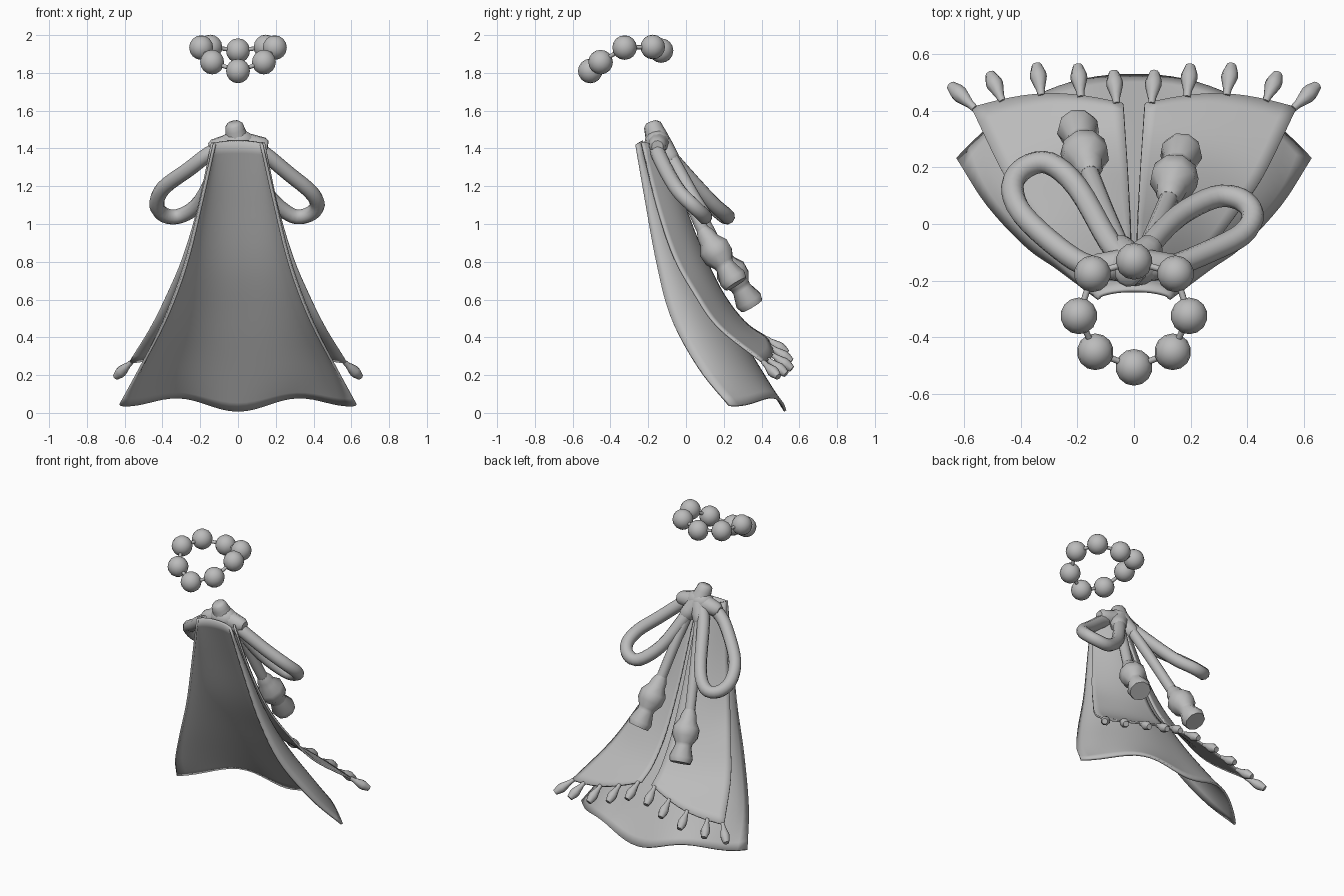
import bpy, bmesh, math
from mathutils import Vector

if "Cube" in bpy.data.objects:
    bpy.data.objects.remove(bpy.data.objects["Cube"])

grey = bpy.data.materials.new("plain grey")
grey.diffuse_color = (0.5, 0.5, 0.5, 1)
grey.use_nodes = True
grey.node_tree.nodes["Principled BSDF"].inputs["Base Color"].default_value = grey.diffuse_color


def finish(name, bm, angle=50):
    bmesh.ops.recalc_face_normals(bm, faces=bm.faces)
    me = bpy.data.meshes.new(name)
    bm.to_mesh(me)
    bm.free()
    me.materials.append(grey)
    ob = bpy.data.objects.new(name, me)
    bpy.context.collection.objects.link(ob)
    bpy.ops.object.select_all(action='DESELECT')
    ob.select_set(True)
    bpy.context.view_layer.objects.active = ob
    bpy.ops.object.shade_smooth_by_angle(angle=math.radians(angle))
    return ob


def spline(pts, t):
    """Point on a smooth curve through pts, t from 0 to 1."""
    p = [Vector(q) for q in pts]
    n = len(p) - 1
    i = min(int(t * n), n - 1)
    f = t * n - i
    b, c = p[i], p[i + 1]
    a = p[i - 1] if i else 2 * b - c
    d = p[i + 2] if i + 2 <= n else 2 * c - b
    return b + 0.5 * f * (c - a + f * (2 * a - 5 * b + 4 * c - d + f * (3 * (b - c) + d - a)))


def sweep(name, path, radii, sides=10, angle=50):
    """Closed round skin along a path with a radius at each point."""
    bm = bmesh.new()
    rings = []
    side = None
    for i, p in enumerate(path):
        tan = (path[min(i + 1, len(path) - 1)] - path[max(i - 1, 0)]).normalized()
        if side is None:
            side = tan.orthogonal()
        side = (side - tan * side.dot(tan)).normalized()
        up = tan.cross(side)
        ring = []
        for k in range(sides):
            a = 2 * math.pi * k / sides
            ring.append(bm.verts.new(p + radii[i] * (math.cos(a) * side + math.sin(a) * up)))
        rings.append(ring)
    for r, s in zip(rings, rings[1:]):
        for k in range(sides):
            j = (k + 1) % sides
            bm.faces.new((r[k], r[j], s[j], s[k]))
    bm.faces.new(rings[0][::-1])
    bm.faces.new(rings[-1])
    return finish(name, bm, angle)


def tube(name, pts, radius, steps=24, sides=10):
    return sweep(name, [spline(pts, i / steps) for i in range(steps + 1)], [radius] * (steps + 1), sides)


def turned(name, start, end, profile, sides=8, angle=50):
    """Lathe shape along a straight axis; profile is (fraction, radius)."""
    a, b = Vector(start), Vector(end)
    return sweep(name, [a.lerp(b, f) for f, r in profile], [r for f, r in profile], sides, angle)


def ball(name, centre, scale):
    bm = bmesh.new()
    bmesh.ops.create_uvsphere(bm, u_segments=14, v_segments=8, radius=1)
    for v in bm.verts:
        v.co = Vector((v.co.x * scale[0], v.co.y * scale[1], v.co.z * scale[2])) + Vector(centre)
    return finish(name, bm)


def cloth(name, func, nu, nv, thickness):
    bm = bmesh.new()
    g = [[bm.verts.new(func(i / nu, j / nv)) for i in range(nu + 1)] for j in range(nv + 1)]
    for j in range(nv):
        for i in range(nu):
            bm.faces.new((g[j][i], g[j][i + 1], g[j + 1][i + 1], g[j + 1][i]))
    ob = finish(name, bm)
    mod = ob.modifiers.new("thickness", 'SOLIDIFY')
    mod.thickness = thickness
    mod.offset = 0
    return ob


# Long cape: broad back, steep sides turned forward, scalloped hem
cape_side = [(.122, -.265, 1.42), (.188, -.217, 1.13), (.272, -.155, .79),
             (.378, -.08, .505), (.515, .065, .24), (.625, .23, .04)]
cape_mid = [(0, -.235, 1.44), (0, -.1, 1.13), (0, .055, .79),
            (0, .225, .5), (0, .385, .24), (0, .525, .01)]


def cape_point(u, t):
    u = 2 * u - 1
    s, c = spline(cape_side, t), spline(cape_mid, t)
    k = abs(u) ** 2.3
    z = c.z + (s.z - c.z) * k + .065 * math.sin(math.pi * abs(u)) ** 2 * t ** 6
    spread = u + .3 * (u - u ** 7) * (1 - t ** 4)
    return Vector((s.x * spread, c.y + (s.y - c.y) * k, z))


cloth("long_cape", cape_point, 28, 24, .014)

# Two back panels with fringe drops along the hem
panel_in = [(.01, -.13, 1.42), (.012, -.01, 1.1), (.016, .075, .88),
            (.022, .19, .64), (.03, .31, .48), (.038, .425, .4)]
panel_out = [(.138, -.235, 1.43), (.207, -.155, 1.1), (.287, -.065, .83),
             (.367, .04, .64), (.458, .17, .455), (.575, .41, .265)]
drop_profile = [(0, .013), (.2, .015), (.3, .019), (.6, .03), (.74, .029), (1, .018)]


def panel_point(u, t, sx):
    p = spline(panel_in, t).lerp(spline(panel_out, t), u)
    swell = math.sin(math.pi * u)
    return Vector((sx * p.x, p.y + (.022 + .02 * t) * swell, p.z - .02 * t * swell))


for sx, label in ((1, "right"), (-1, "left")):
    cloth(label + "_back_panel", lambda u, t: panel_point(u, t, sx), 12, 24, .012)
    for i, u in enumerate((.045, .28, .54, .8, .985)):
        base = panel_point(u, 1, sx)
        out = Vector((sx * (.01 + .075 * u ** 4), .105 - .03 * u ** 4, -.075))
        turned(f"{label}_fringe_drop_{i + 1}", base - out * .06, base + out, drop_profile, 8, 60)

# Bow loops
tube("right_bow_loop", [(.03, -.13, 1.42), (.06, -.07, 1.33), (.16, .03, 1.15), (.285, .095, 1.045),
                        (.375, .088, 1.05), (.42, .035, 1.1), (.385, -.035, 1.17),
                        (.27, -.095, 1.265), (.13, -.15, 1.38), (.04, -.155, 1.43)], .04, 36)
tube("left_bow_loop", [(-.03, -.13, 1.42), (-.09, -.06, 1.33), (-.2, .13, 1.12), (-.3, .215, 1.045),
                       (-.385, .2, 1.045), (-.43, .135, 1.1), (-.395, .035, 1.19),
                       (-.26, -.09, 1.29), (-.155, -.15, 1.37), (-.04, -.155, 1.43)], .04, 36)

# Knot: core with tapering star lobes
ball("knot_core", (0, -.15, 1.43), (.095, .07, .07))
for i, (end, r) in enumerate([((-.02, -.175, 1.515), .05), ((.125, -.15, 1.415), .048),
                              ((-.12, -.15, 1.405), .048), ((.055, -.085, 1.35), .05),
                              ((-.05, -.085, 1.34), .05)]):
    turned(f"knot_lobe_{i + 1}", (0, -.145, 1.43), end,
           [(0, r * 1.3), (.4, r * 1.2), (.8, r * 1.05), (1.1, r * .95), (1.26, r * .65)], 10)

# Hanging cords ending in large tassels
tassel_profile = [(0, .034), (.1, .05), (.2, .055), (.34, .085), (.5, .083),
                  (.63, .056), (.69, .053), (.9, .076), (1, .066)]
for label, top, mid, start, end in (
        ("right", (.03, -.12, 1.42), (.08, -.01, 1.19), (.122, .087, .972), (.172, .266, .682)),
        ("left", (-.03, -.12, 1.42), (-.1, .04, 1.12), (-.155, .177, .852), (-.202, .35, .567))):
    tube(label + "_hanging_cord", [top, mid, start, Vector(start).lerp(Vector(end), .1)], .033, 10)
    turned(label + "_large_tassel", start, end, tassel_profile, 9, 50)

# Floating bead ring joined by thin cord
half = [(.137, -.452, 1.857), (.195, -.325, 1.934), (.147, -.176, 1.937)]
beads = ([(0, -.507, 1.81)] + half + [(0, -.132, 1.918)]
         + [(-x, y, z) for x, y, z in reversed(half)])
for i, b in enumerate(beads):
    ball(f"bead_{i + 1}", b, (.065, .065, .065))
    turned(f"bead_cord_{i + 1}", b, beads[(i + 1) % len(beads)], [(0, .011), (1, .011)])
